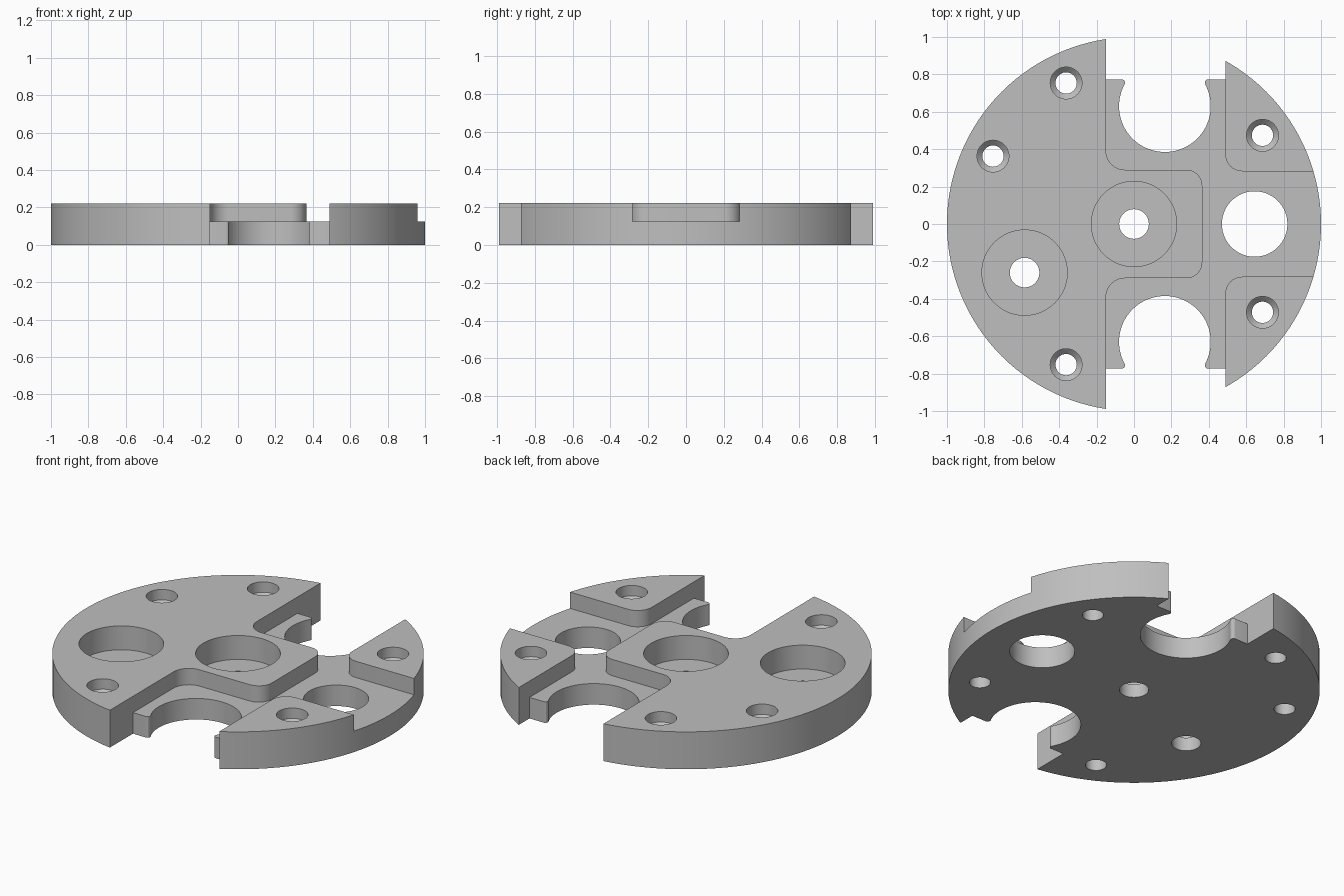
import bpy, bmesh
from math import sin, cos, tan, tau, radians
from mathutils import Vector

if "Cube" in bpy.data.objects:
    bpy.data.objects.remove(bpy.data.objects["Cube"])

HEIGHT, STEP = 0.222, 0.125      # full thickness, recessed channel level
SEGS = 96

grey = bpy.data.materials.new("machined_grey")
grey.use_nodes = True
grey.diffuse_color = (0.52, 0.52, 0.52, 1)
grey.node_tree.nodes["Principled BSDF"].inputs["Base Color"].default_value = grey.diffuse_color


def rounded(corners, steps=8):
    """Polygon outline from (x, y, radius) corners, with filleted corners."""
    out = []
    for i, (x, y, r) in enumerate(corners):
        p = Vector((x, y))
        if r == 0:
            out.append(p)
            continue
        a = (Vector(corners[i - 1][:2]) - p).normalized()
        b = (Vector(corners[(i + 1) % len(corners)][:2]) - p).normalized()
        half = a.angle(b) / 2
        centre = p + (a + b).normalized() * r / sin(half)
        start = p + a * r / tan(half) - centre
        end = p + b * r / tan(half) - centre
        out += [centre + start.lerp(end, k / steps).normalized() * r for k in range(steps + 1)]
    return out


def prism(bm, outline, z0, z1):
    low = [bm.verts.new((x, y, z0)) for x, y in outline]
    high = [bm.verts.new((x, y, z1)) for x, y in outline]
    bm.faces.new(low)
    bm.faces.new(high)
    for i in range(len(low)):
        bm.faces.new((low[i - 1], low[i], high[i], high[i - 1]))


def lathe(bm, cx, cy, profile, segs=SEGS):
    """Closed solid of revolution from (radius, z) pairs."""
    rings = [[bm.verts.new((cx + r * cos(tau * k / segs), cy + r * sin(tau * k / segs), z))
              for k in range(segs)] for r, z in profile]
    bm.faces.new(rings[0])
    bm.faces.new(rings[-1])
    for a, b in zip(rings, rings[1:]):
        for k in range(segs):
            bm.faces.new((a[k - 1], a[k], b[k], b[k - 1]))


def finish(bm, name):
    bmesh.ops.recalc_face_normals(bm, faces=bm.faces)
    mesh = bpy.data.meshes.new(name)
    bm.to_mesh(mesh)
    bm.free()
    mesh.materials.append(grey)
    obj = bpy.data.objects.new(name, mesh)
    bpy.context.collection.objects.link(obj)
    return obj


# Round plate
bm = bmesh.new()
lathe(bm, 0, 0, [(1, 0), (1, HEIGHT)], 128)
plate = finish(bm, "mounting_plate")

# Edge notches, each with a round pocket and two lips
bm = bmesh.new()
arc = [(0.165 + 0.245 * cos(t), 0.63 + 0.245 * sin(t), 0)
       for t in (radians(150.7 + 238.6 * k / 64) for k in range(65))]
notch = rounded([(-0.15, 1.2, 0), (-0.15, 0.772, 0), (-0.048, 0.772, 0.015)] + arc
                + [(0.378, 0.772, 0.015), (0.488, 0.772, 0), (0.488, 1.2, 0)], 4)
for side in (1, -1):
    prism(bm, [(x, y * side) for x, y in notch], -0.1, 0.4)
notches = finish(bm, "notch_cutter")

# Recessed channel around the central pad and the two side islands
bm = bmesh.new()
upper = [(1.2, 0.282, 0), (0.488, 0.282, 0.09), (0.488, 1.2, 0),
         (-0.15, 1.2, 0), (-0.15, 0.29, 0.1), (0.365, 0.29, 0.085)]
lower = [(x, -y, r) for x, y, r in reversed(upper)]
prism(bm, rounded(upper + lower), STEP, 0.4)
channel = finish(bm, "channel_cutter")

# Holes
bm = bmesh.new()
for x, y in ((0, 0), (-0.585, -0.26)):                      # deep counterbores
    lathe(bm, x, y, [(0.079, -0.1), (0.079, 0.08), (0.228, 0.08), (0.228, 0.4)])
for x, y in ((-0.363, 0.754), (-0.754, 0.363), (-0.363, -0.752),
             (0.687, 0.474), (0.687, -0.472)):              # recessed screw holes
    lathe(bm, x, y, [(0.057, -0.1), (0.057, 0.132), (0.085, 0.16), (0.085, 0.4)], 48)
lathe(bm, 0.645, 0, [(0.175, -0.1), (0.175, 0.4)])          # plain through hole
holes = finish(bm, "hole_cutter")

# Cut the plate, then bake the result and drop the cutters
cutters = (notches, channel, holes)
for cutter in cutters:
    cutter.hide_render = True
    mod = plate.modifiers.new(cutter.name, "BOOLEAN")
    mod.operation, mod.solver, mod.object = "DIFFERENCE", "EXACT", cutter
bpy.context.view_layer.update()
baked = bpy.data.meshes.new_from_object(plate.evaluated_get(bpy.context.evaluated_depsgraph_get()))
plate.modifiers.clear()
plate.data = baked
for cutter in cutters:
    bpy.data.objects.remove(cutter)

bpy.ops.object.select_all(action="DESELECT")
plate.select_set(True)
bpy.context.view_layer.objects.active = plate
bpy.ops.object.shade_smooth_by_angle(angle=radians(25))
